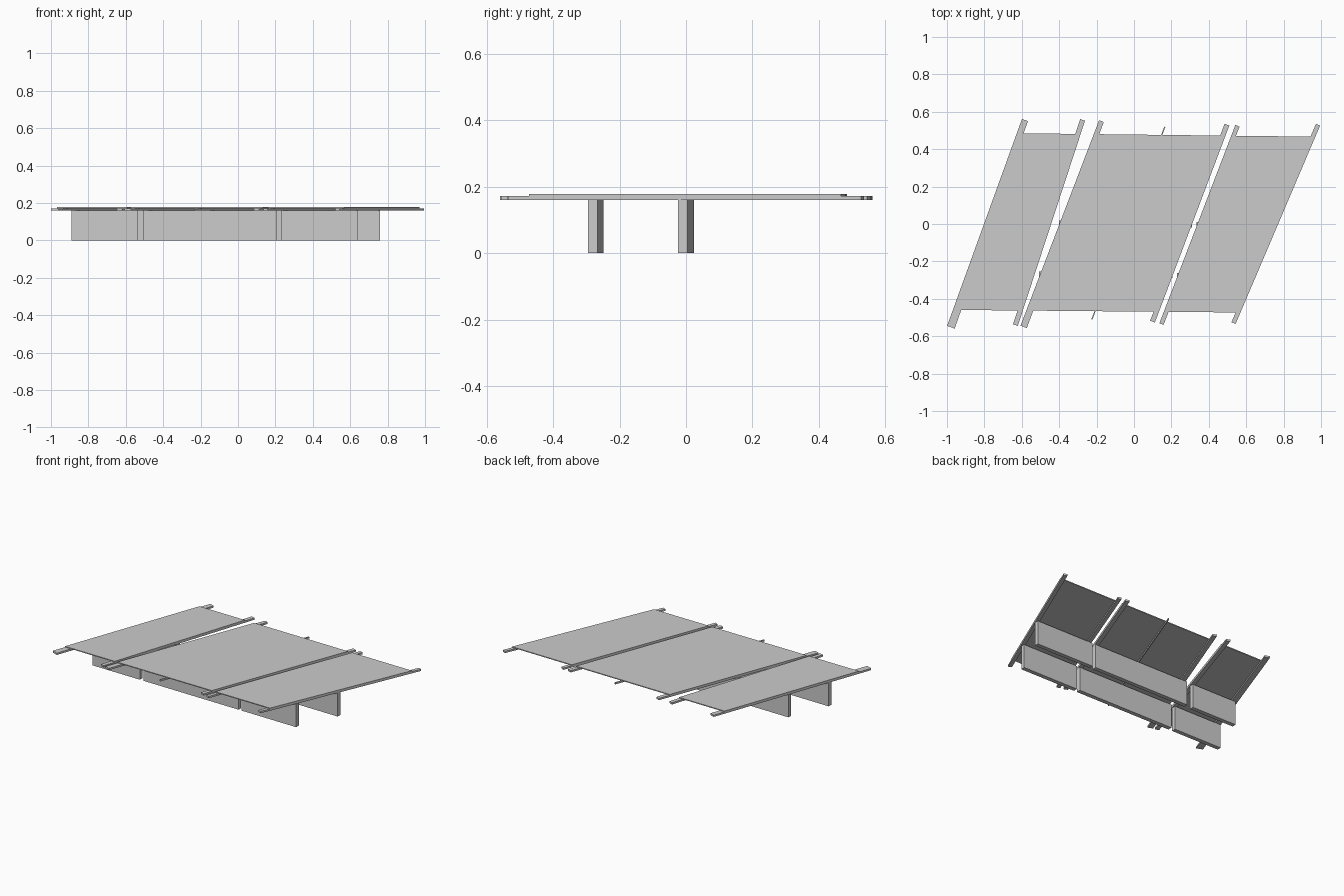
import bpy
from mathutils import Vector

if "Cube" in bpy.data.objects:
    bpy.data.objects.remove(bpy.data.objects["Cube"])

BAR_Z, PLATE_Z, TOP_Z = 0.16, 0.172, 0.178


def prism(name, corners, z0, z1):
    """Extrude a counter-clockwise outline from z0 to z1."""
    n = len(corners)
    verts = [(x, y, z) for z in (z0, z1) for x, y in corners]
    faces = [tuple(reversed(range(n))), tuple(range(n, 2 * n))]
    faces += [(i, (i + 1) % n, (i + 1) % n + n, i + n) for i in range(n)]
    mesh = bpy.data.meshes.new(name)
    mesh.from_pydata(verts, [], faces)
    obj = bpy.data.objects.new(name, mesh)
    bpy.context.collection.objects.link(obj)
    return obj


def bar_outline(a, b, wa, wb):
    """Outline of a square-ended bar from a to b with widths wa and wb."""
    a, b = Vector(a), Vector(b)
    d = (b - a).normalized()
    n = Vector((d.y, -d.x)) / 2
    return [a - n * wa, a + n * wa, b + n * wb, b - n * wb]


def on_edge(p, q, base, slope):
    """Point where edge p-q meets the line y = base + slope * x."""
    t = (base + slope * p.x - p.y) / ((q.y - p.y) - slope * (q.x - p.x))
    return p.lerp(q, t)


# Deck panels: left and right edge bars (front end, back end, widths)
panels = {
    "left": (((-0.979, -0.552), (-0.583, 0.556), 0.043, 0.034),
             ((-0.634, -0.540), (-0.275, 0.556), 0.027, 0.027)),
    "middle": (((-0.590, -0.550), (-0.174, 0.550), 0.036, 0.027),
               ((0.099, -0.522), (0.497, 0.531), 0.027, 0.027)),
    "right": (((0.147, -0.535), (0.553, 0.525), 0.024, 0.024),
              ((0.532, -0.530), (0.984, 0.531), 0.024, 0.024)),
}
for side, (left, right) in panels.items():
    lo, ro = bar_outline(*left), bar_outline(*right)
    prism(f"{side}_deck_left_bar", lo, BAR_Z, PLATE_Z)
    prism(f"{side}_deck_right_bar", ro, BAR_Z, PLATE_Z)
    # thin plate lying over both bars, short of their ends
    front, back = (-0.468, -0.009), (0.478, -0.0115)
    plate = [on_edge(lo[0], lo[3], *front), on_edge(ro[1], ro[2], *front),
             on_edge(ro[1], ro[2], *back), on_edge(lo[0], lo[3], *back)]
    prism(f"{side}_deck_plate", plate, PLATE_Z, TOP_Z)

# Slim stiffener under the middle panel
prism("middle_deck_stiffener",
      bar_outline((-0.225, -0.51), (0.165, 0.52), 0.006, 0.006), BAR_Z, PLATE_Z)

# Two rows of girders, broken at the deck joints
rows = {
    "front_girder": (-0.273, [(-0.89, -0.535), (-0.507, 0.207), (0.23, 0.64)]),
    "back_girder": (0.0, [(-0.78, -0.448), (-0.402, 0.31), (0.335, 0.76)]),
}
for name, (y, spans) in rows.items():
    for i, (x0, x1) in enumerate(spans, 1):
        ends = (x0, y - 0.0125 * x0), (x1, y - 0.0125 * x1)
        prism(f"{name}_{i}", bar_outline(*ends, 0.028, 0.028), 0, BAR_Z)
